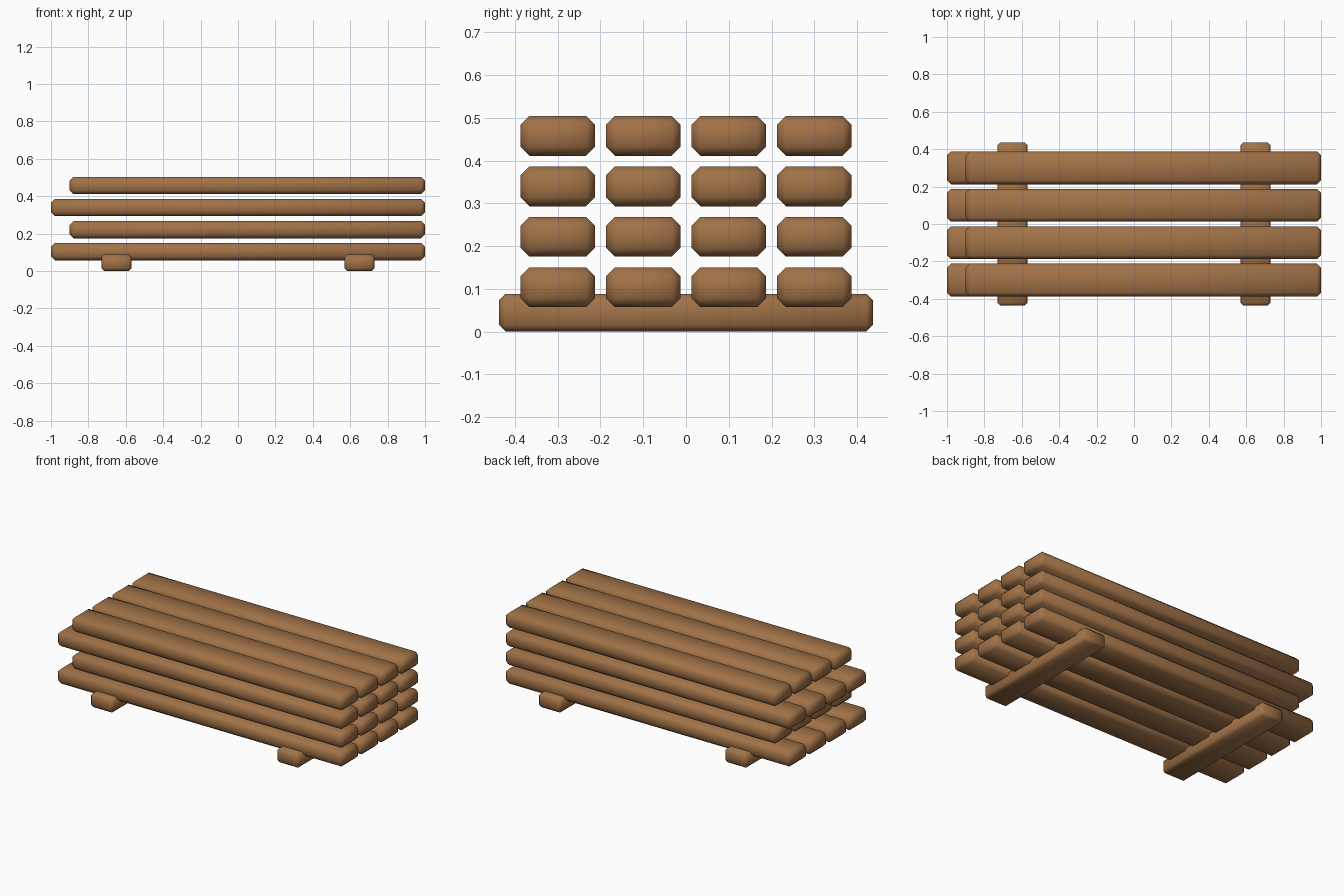
import bpy, bmesh, math
from mathutils import Vector

if "Cube" in bpy.data.objects:
    bpy.data.objects.remove(bpy.data.objects["Cube"])

wood = bpy.data.materials.new("brown wood")
wood.diffuse_color = (0.36, 0.17, 0.065, 1)
wood.use_nodes = True
wood.node_tree.nodes["Principled BSDF"].inputs["Base Color"].default_value = wood.diffuse_color


def beam(name, lo, hi, chamfer):
    """Chamfered, smooth-shaded timber between two opposite corners."""
    lo, hi = Vector(lo), Vector(hi)
    mesh = bpy.data.meshes.new(name)
    bm = bmesh.new()
    bmesh.ops.create_cube(bm, size=1)
    for v in bm.verts:
        v.co = (lo + hi) / 2 + v.co * (hi - lo)
    bmesh.ops.bevel(bm, geom=bm.edges[:], offset=chamfer, segments=1,
                    affect='EDGES')
    for f in bm.faces:
        f.smooth = True
    bm.to_mesh(mesh)
    bm.free()
    mesh.materials.append(wood)
    obj = bpy.data.objects.new(name, mesh)
    bpy.context.collection.objects.link(obj)
    return obj


# Two cross bearers on the ground
for side, x in (("left", -0.65), ("right", 0.65)):
    beam(f"{side}_bearer", (x - 0.08, -0.437, 0), (x + 0.08, 0.437, 0.088), 0.015)

# Four layers of four planks, every second layer shorter at the left end
for layer in range(4):
    z = 0.057 + layer * 0.118
    left = -0.9 if layer % 2 else -1.0
    for row in range(4):
        y = -0.3 + row * 0.2
        beam(f"plank_{layer + 1}_{row + 1}",
             (left, y - 0.0875, z), (1.0, y + 0.0875, z + 0.093), 0.021)
